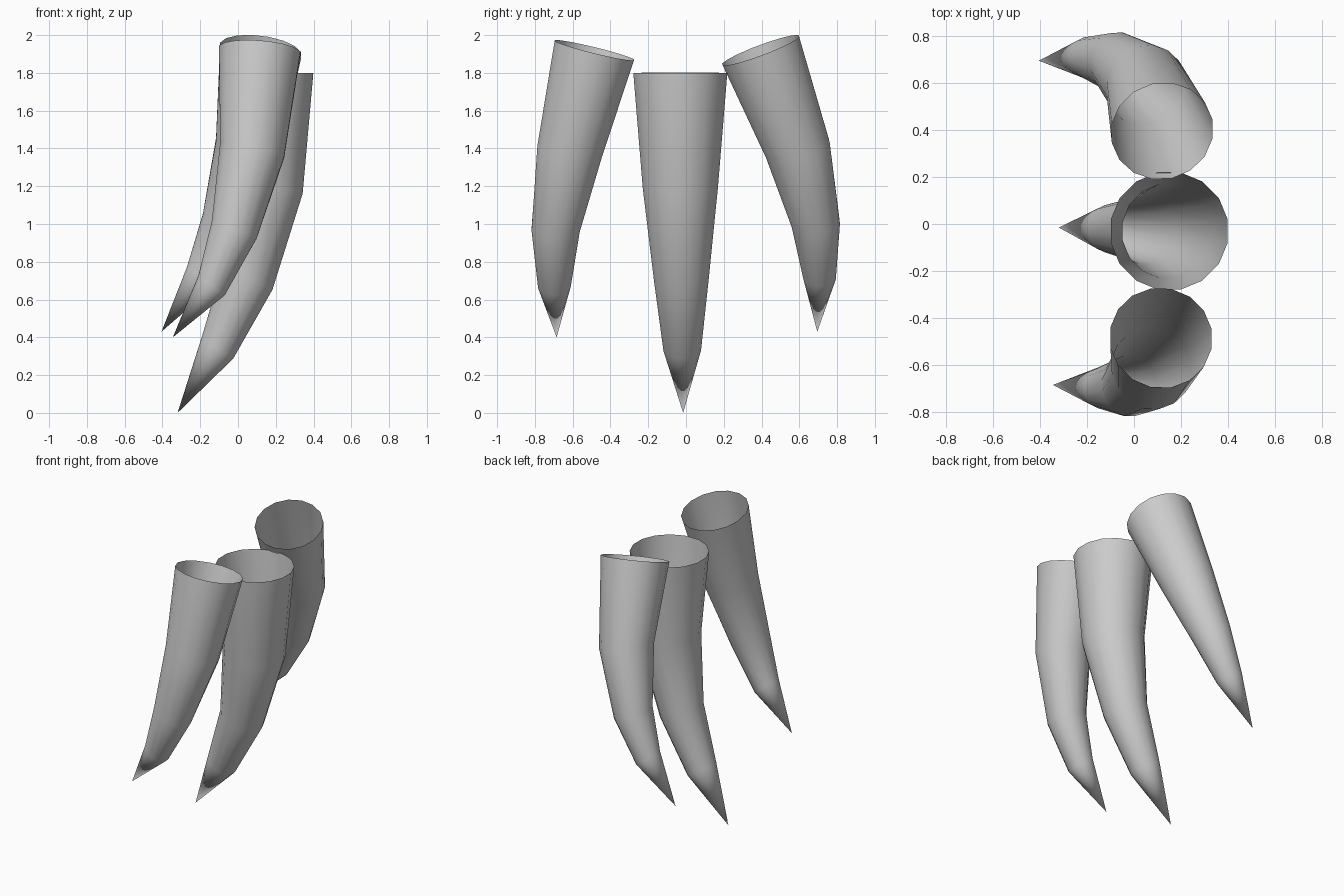
import bpy, bmesh, math
from mathutils import Vector

if "Cube" in bpy.data.objects:
    bpy.data.objects.remove(bpy.data.objects["Cube"])

SIDES = 16


def claw(name, path, radii):
    """Open-topped tapering tube: one ring per path point, ending in a point."""
    pts = [Vector(p) for p in path]
    bm = bmesh.new()
    rings = []
    for i, r in enumerate(radii):
        n = (pts[i] - pts[i + 1]).normalized()   # ring faces the next segment
        v = n.cross(Vector((1, 0, 0))).normalized()
        u = v.cross(n)
        ring = []
        for k in range(SIDES):
            a = 2 * math.pi * (k + 0.5) / SIDES
            ring.append(bm.verts.new(pts[i] + 1.015 * r * (u * math.cos(a) + v * math.sin(a))))
        rings.append(ring)
    tip = bm.verts.new(pts[-1])
    for a, b in zip(rings, rings[1:]):
        for k in range(SIDES):
            j = (k + 1) % SIDES
            bm.faces.new((a[k], a[j], b[j], b[k]))
    for k in range(SIDES):
        bm.faces.new((rings[-1][k], rings[-1][(k + 1) % SIDES], tip))
    bmesh.ops.recalc_face_normals(bm, faces=bm.faces)
    # keep normals pointing outward
    f = bm.faces[0]
    f.normal_update()
    if f.normal.dot(f.calc_center_median() - (pts[0] + pts[1]) / 2) < 0:
        bmesh.ops.reverse_faces(bm, faces=bm.faces)
    for f in bm.faces:
        f.smooth = True
    me = bpy.data.meshes.new(name)
    bm.to_mesh(me)
    bm.free()
    ob = bpy.data.objects.new(name, me)
    bpy.context.collection.objects.link(ob)
    return ob


# large middle claw
claw("middle_claw",
     [(0.15, -0.03, 1.80), (0.147, -0.03, 1.20), (0.05, -0.025, 0.71),
      (-0.11, -0.02, 0.34), (-0.32, -0.015, 0.0)],
     [0.25, 0.20, 0.145, 0.10])

# smaller splayed side claws
side_radii = [0.217, 0.174, 0.128, 0.087]
claw("front_claw",
     [(0.115, -0.485, 1.92), (0.075, -0.615, 1.39), (-0.02, -0.69, 0.97),
      (-0.14, -0.697, 0.675), (-0.345, -0.685, 0.40)], side_radii)
claw("back_claw",
     [(0.12, 0.395, 1.92), (0.05, 0.59, 1.40), (-0.07, 0.687, 1.00),
      (-0.20, 0.707, 0.72), (-0.405, 0.695, 0.43)], side_radii)
